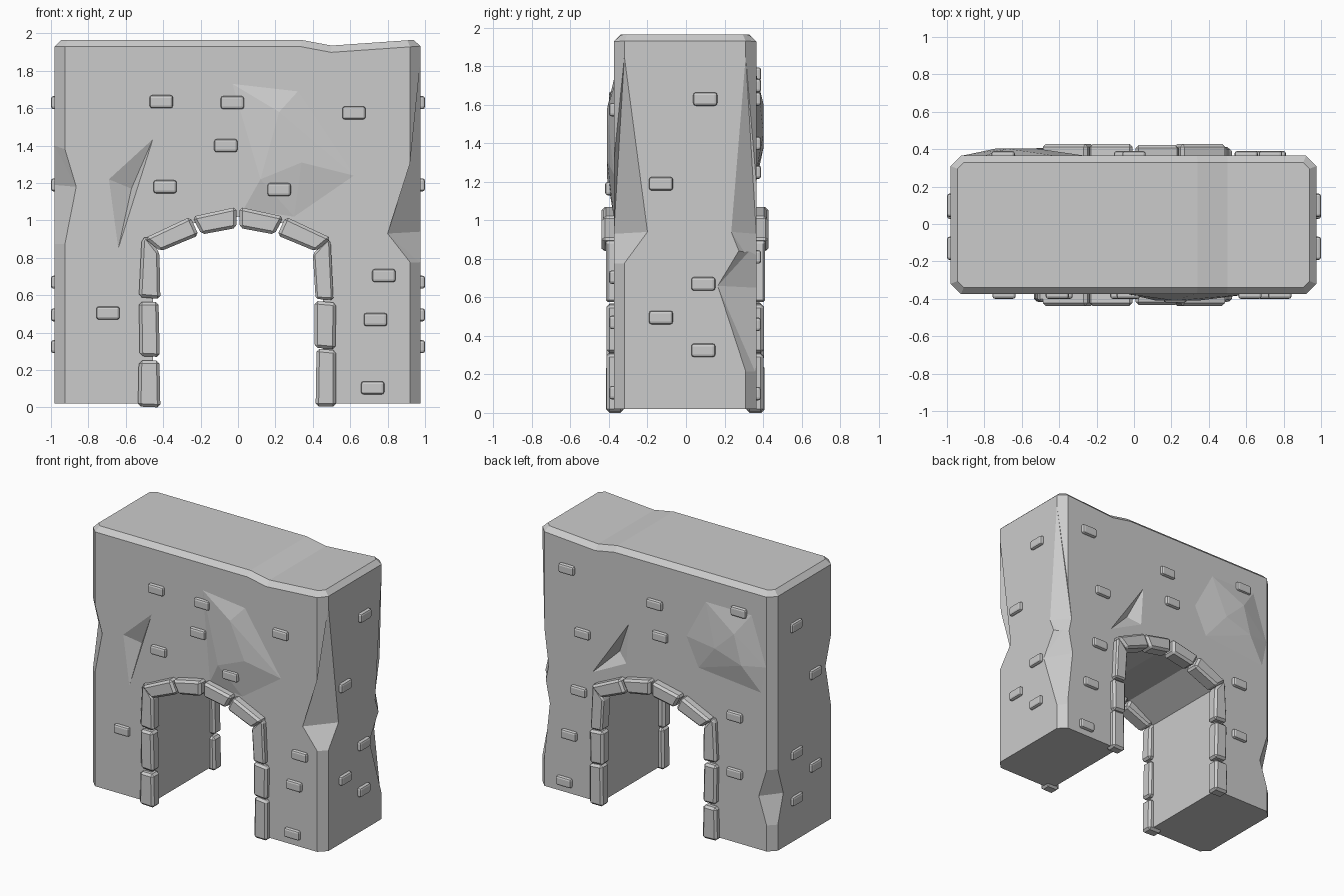
import bpy, bmesh, random
from mathutils import Vector

if "Cube" in bpy.data.objects:
    bpy.data.objects.remove(bpy.data.objects["Cube"])

random.seed(4)
FRONT, BACK = -0.375, 0.365


def finish(bm, name):
    bmesh.ops.recalc_face_normals(bm, faces=bm.faces)
    me = bpy.data.meshes.new(name)
    bm.to_mesh(me)
    bm.free()
    ob = bpy.data.objects.new(name, me)
    bpy.context.collection.objects.link(ob)
    return ob


def hull(name, pts):
    bm = bmesh.new()
    for p in pts:
        bm.verts.new(p)
    r = bmesh.ops.convex_hull(bm, input=bm.verts[:])
    junk = {g for g in r["geom_interior"] + r["geom_unused"] if isinstance(g, bmesh.types.BMVert)}
    bmesh.ops.delete(bm, geom=list(junk), context='VERTS')
    bmesh.ops.dissolve_limit(bm, angle_limit=0.02, verts=bm.verts[:], edges=bm.edges[:])
    return finish(bm, name)


def bevel(ob, width, segments=1):
    m = ob.modifiers.new("bevel", 'BEVEL')
    m.width, m.segments = width, segments


# wall: front outline with a dip in the top, extruded and chamfered
bm = bmesh.new()
outline = [(-.98, .02), (.975, .02), (.975, 1.968), (.5, 1.935), (.34, 1.965), (-.98, 1.965)]
face = bm.faces.new([bm.verts.new((x, FRONT, z)) for x, z in outline])
ext = bmesh.ops.extrude_face_region(bm, geom=[face])
bmesh.ops.translate(bm, vec=(0, BACK - FRONT, 0),
                    verts=[v for v in ext["geom"] if isinstance(v, bmesh.types.BMVert)])
bmesh.ops.recalc_face_normals(bm, faces=bm.faces)
vertical = [e for e in bm.edges if abs(e.verts[0].co.z - e.verts[1].co.z) > 1]
bmesh.ops.bevel(bm, geom=vertical, offset=.055, segments=1, affect='EDGES')
rim = [e for e in bm.edges if min(v.co.z for v in e.verts) > 1.5 and e.calc_face_angle(0) > 0.8]
bmesh.ops.bevel(bm, geom=rim, offset=.036, segments=1, affect='EDGES')
wall = finish(bm, "wall")


def cut(name, pts):
    c = hull(name, pts)
    c.hide_render = True
    c.hide_viewport = True
    c.display_type = 'WIRE'
    m = wall.modifiers.new(name, 'BOOLEAN')
    m.operation, m.solver, m.object = 'DIFFERENCE', 'EXACT', c


# arched passage
arch = [(.455, -.2), (.455, .86), (.24, .985), (.0, 1.02)]
cut("passage_cutter", [(s * x, y, z) for x, z in arch for s in (-1, 1) for y in (-.6, .6)])


# chipped corners: depth along the front/back face, depth along the side face
def chip(name, sx, sy, z, dx, dy, top_x, top_y, low):
    X = .975 if sx > 0 else -.98
    Y = BACK if sy > 0 else FRONT
    cut(name, [(X - sx * dx, Y, z), (X, Y - sy * dy, z + .01),
               (X - sx * .055, Y, top_x), (X, Y - sy * .055, top_y),
               (X - sx * .05, Y, low), (X, Y - sy * .05, low),
               (X + sx * .15, Y + sy * .15, z)])


chip("chip_front_right", 1, -1, .93, .175, .175, 1.3, 1.85, .77)
chip("chip_back_right_upper", 1, 1, .93, .09, .13, 1.2, 1.85, .74)
chip("chip_back_right_lower", 1, 1, .65, .10, .20, .88, .9, .2)
chip("chip_front_left", -1, -1, 1.18, .115, .12, 1.38, 1.4, .85)
chip("chip_back_left", -1, 1, .42, .12, .12, .63, .63, .2)


# dents in the faces
def dent(name, y, s, rim, deep):
    cut(name, [(x, y, z) for x, z in rim] + [(x, y + s * .1, z) for x, z in rim]
        + [(deep[0], y - s * .05, deep[1])])


dent("dent_front", FRONT, -1, [(-.455, 1.435), (-.64, .85), (-.69, 1.22)], (-.57, 1.17))
dent("dent_back", BACK, 1, [(.22, 1.42), (.52, .98), (.24, 1.12)], (.33, 1.17))

# faceted bulges on the faces
bulge = [(-.03, 1.73), (.32, 1.69), (.62, 1.24), (.3, 1.02), (.03, 1.06)]
peak = [(.22, 1.58), (.34, 1.31), (.12, 1.22)]
hull("front_bulge", [(x, FRONT + d, z) for x, z in bulge for d in (0, .05)]
     + [(x, FRONT - .035, z) for x, z in peak])
bulge = [(-.26, 1.46), (-.42, 1.76), (-.8, 1.76), (-.92, 1.4), (-.88, 1.2), (-.36, 1.25)]
peak = [(-.68, 1.6), (-.52, 1.45), (-.74, 1.38)]
hull("back_bulge", [(x, BACK - d, z) for x, z in bulge for d in (0, .05)]
     + [(x, BACK + .038, z) for x, z in peak])

# arch stones as front outlines
post_left = [[(-.535, .005), (-.53, .25), (-.42, .25), (-.415, 0)],
             [(-.525, .275), (-.53, .565), (-.425, .565), (-.418, .27)],
             [(-.53, .59), (-.515, .90), (-.49, .92), (-.42, .83), (-.415, .58)]]
post_right = [[(.525, .005), (.525, .305), (.42, .315), (.415, .005)],
              [(.52, .31), (.525, .56), (.41, .57), (.41, .32)],
              [(.51, .575), (.495, .89), (.475, .9), (.40, .82), (.415, .58)]]
crown = [[(-.50, .905), (-.255, 1.02), (-.21, .92), (-.415, .835)],
         [(-.245, 1.02), (-.008, 1.072), (-.008, .96), (-.195, .925)]]
crown += [[(-x, z) for x, z in s] for s in crown]
for side, label in ((1, "front"), (-1, "back")):
    face_y = FRONT if side > 0 else BACK
    for i, stone in enumerate(post_left + post_right + crown):
        out = (.06 if i >= 6 else .042) + random.uniform(-.005, .005)
        ob = hull(f"{label}_arch_stone_{i}",
                  [(x, face_y + side * d, z) for x, z in stone for d in (-out, .05)])
        bevel(ob, .016)


# small protruding bricks
def brick(name, loc, along_x):
    bm = bmesh.new()
    bmesh.ops.create_cube(bm, size=1)
    size = (.125, .06, .07) if along_x else (.06, .125, .07)
    for v in bm.verts:
        v.co = Vector([c * s for c, s in zip(v.co, size)])
    ob = finish(bm, name)
    ob.location = loc
    bevel(ob, .014, 2)


front = [(-.41, 1.635), (-.03, 1.63), (-.065, 1.4), (.62, 1.575), (-.39, 1.18),
         (.22, 1.165), (-.695, .505), (.78, .705), (.735, .47), (.72, .105)]
back = [(.73, 1.7), (0, 1.63), (-.70, 1.76), (.6, 1.25), (-.045, 1.4),
        (.63, .81), (.71, .46), (.75, .10), (-.665, .965), (-.665, .54)]
sides = [(.10, 1.63), (-.13, 1.19), (.09, .67), (-.13, .495), (.09, .325)]
for x, z in front:
    brick("front_brick", (x, FRONT + .005 - (.02 if (x, z) == (.22, 1.165) else 0), z), True)
for x, z in back:
    brick("back_brick", (x, BACK - .005, z), True)
for y, z in sides:
    brick("right_brick", (.97, y, z), False)
    brick("left_brick", (-.97, y, z), False)
